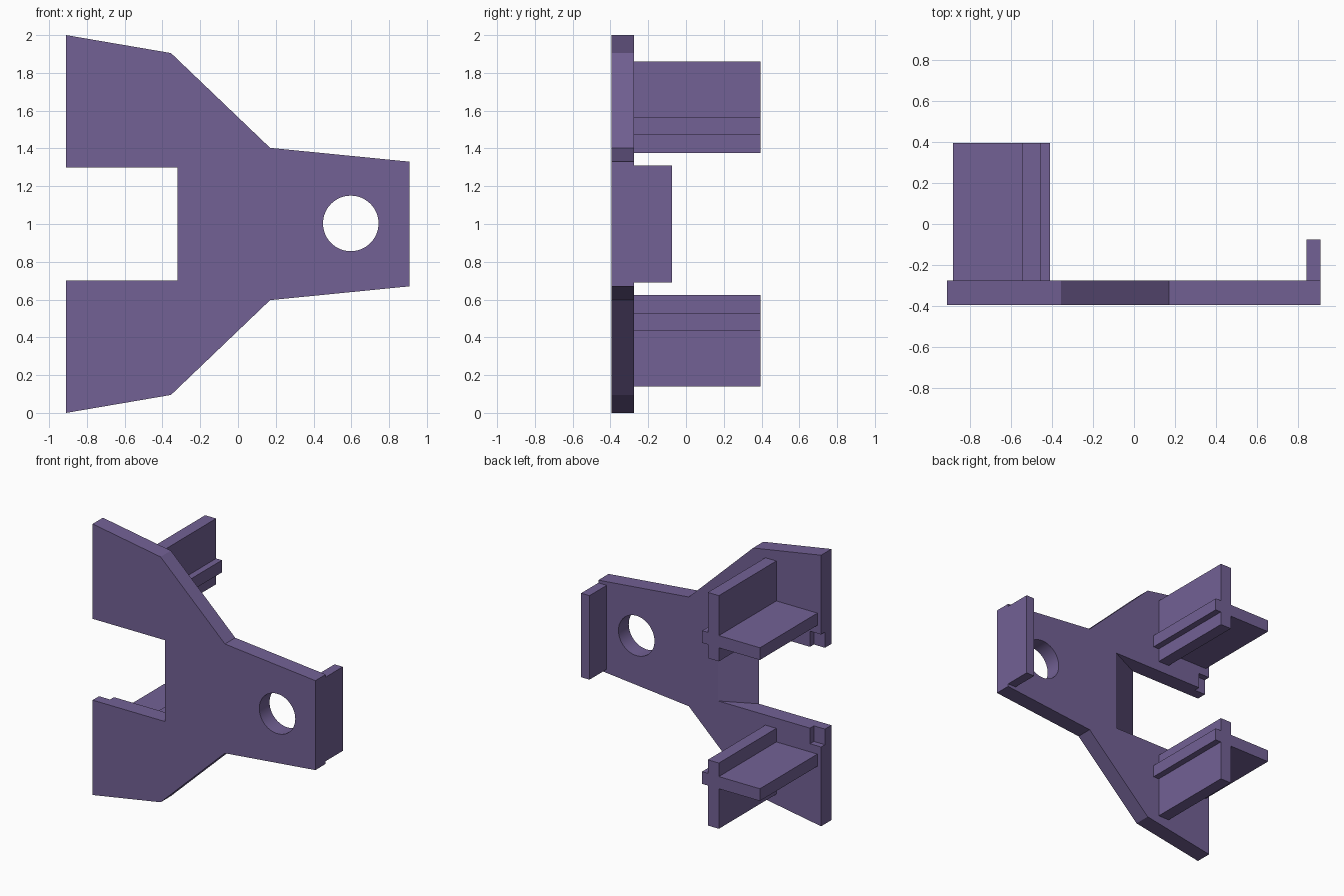
import bpy, bmesh
from mathutils import Vector

if "Cube" in bpy.data.objects:
    bpy.data.objects.remove(bpy.data.objects["Cube"])

MID_Z = 1.0
FRONT, BACK = -0.395, -0.275


def prism(name, points, offset):
    """Solid from a flat outline swept along an offset vector."""
    bm = bmesh.new()
    face = bm.faces.new([bm.verts.new(p) for p in points])
    top = bmesh.ops.extrude_face_region(bm, geom=[face])
    verts = [v for v in top["geom"] if isinstance(v, bmesh.types.BMVert)]
    bmesh.ops.translate(bm, verts=verts, vec=Vector(offset))
    bmesh.ops.recalc_face_normals(bm, faces=bm.faces)
    mesh = bpy.data.meshes.new(name)
    bm.to_mesh(mesh)
    bm.free()
    ob = bpy.data.objects.new(name, mesh)
    bpy.context.collection.objects.link(ob)
    return ob


def box(name, x, y, z):
    pts = [(x[0], y[0], z[0]), (x[1], y[0], z[0]), (x[1], y[1], z[0]), (x[0], y[1], z[0])]
    return prism(name, pts, (0, 0, z[1] - z[0]))


def boolean(ob, other, operation):
    bpy.context.view_layer.objects.active = ob
    mod = ob.modifiers.new("bool", "BOOLEAN")
    mod.operation, mod.solver, mod.object = operation, "EXACT", other
    bpy.ops.object.modifier_apply(modifier=mod.name)
    bpy.data.objects.remove(other)


def mirrored(z, side):
    return tuple(sorted(MID_Z + side * (v - MID_Z) for v in z))


mat = bpy.data.materials.new("purple")
mat.diffuse_color = (0.17, 0.12, 0.30, 1)
mat.use_nodes = True
mat.node_tree.nodes["Principled BSDF"].inputs["Base Color"].default_value = mat.diffuse_color

# Y-shaped base plate: half outline mirrored about its middle height
half = [(-0.91, 0.0), (-0.355, 0.095), (0.17, 0.597), (0.908, 0.67)]
outline = half + [(x, 2 * MID_Z - z) for x, z in reversed(half)]
plate = prism("base_plate", [(x, FRONT, z) for x, z in outline], (0, BACK - FRONT, 0))

# Open slot whose inner wall slopes outward towards the back
slot = [(-1, -0.415), (-0.362, -0.415), (-0.028, -0.255), (-1, -0.255)]
boolean(plate, prism("slot_cutter", [(x, y, 0.70) for x, y in slot], (0, 0, 0.60)), "DIFFERENCE")

# Round hole
bpy.ops.mesh.primitive_cylinder_add(vertices=64, radius=0.147, depth=0.5,
                                    location=(0.597, -0.335, 1.003), rotation=(1.5707963, 0, 0))
boolean(plate, bpy.context.object, "DIFFERENCE")

# Small corner recesses on the back beside the slot mouth
for side in (1, -1):
    cutter = box("recess_cutter", (-1, -0.82), (-0.32, -0.2), mirrored((0.585, 0.75), side))
    boolean(plate, cutter, "DIFFERENCE")

# Upright lip at the narrow end
lip = box("end_lip", (0.84, 0.908), (BACK, -0.075), (0.69, 1.31))

# Cross-shaped posts, one on each arm
posts = []
for side, label in ((1, "lower"), (-1, "upper")):
    post = box(label + "_cross_post", (-0.545, -0.455), (BACK, 0.395), mirrored((0.14, 0.625), side))
    shelf = box("shelf", (-0.88, -0.408), (BACK, 0.395), mirrored((0.435, 0.525), side))
    boolean(post, shelf, "UNION")
    posts.append(post)

for ob in [plate, lip] + posts:
    ob.data.materials.clear()
    ob.data.materials.append(mat)

# Smooth hole wall, sharp edges elsewhere
bpy.ops.object.select_all(action="DESELECT")
plate.select_set(True)
bpy.context.view_layer.objects.active = plate
bpy.ops.object.shade_smooth_by_angle(angle=0.35)
